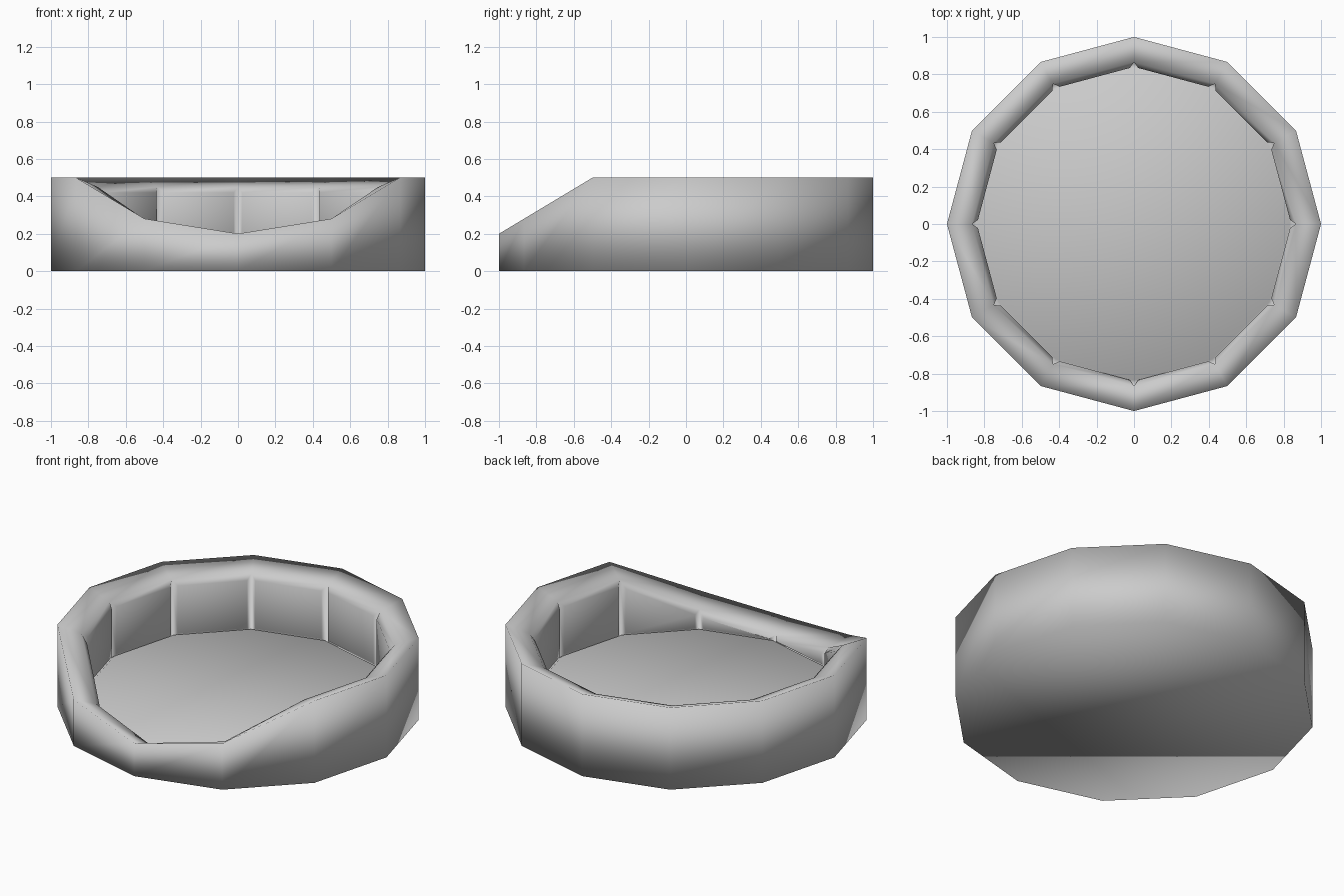
import bpy, bmesh, math

if "Cube" in bpy.data.objects:
    bpy.data.objects.remove(bpy.data.objects["Cube"])

SIDES = 12
bm = bmesh.new()


def ring(radius, height):
    """Twelve-sided loop; height is a function of the unit-circle y."""
    verts = []
    for i in range(SIDES):
        a = 2 * math.pi * i / SIDES
        verts.append(bm.verts.new((radius * math.cos(a), radius * math.sin(a), height(math.sin(a)))))
    return verts


def bridge(a, b):
    return [bm.faces.new((a[i], a[(i + 1) % SIDES], b[(i + 1) % SIDES], b[i])) for i in range(SIDES)]


def rim(y):
    # level rim that dips toward the front entrance
    return min(0.5, 0.5 + 0.6 * (y + 0.5))


# Outer wall, rim sloping inward, inner wall and floor
base = ring(1.0, lambda y: 0.0)
top = ring(1.0, rim)
inner = ring(0.866, lambda y: rim(y) - 0.05)
floor = ring(0.866, lambda y: 0.1)
bm.faces.new(base[::-1])
bridge(base, top)
bridge(top, inner)
padded = bridge(inner, floor)
padded.append(bm.faces.new(floor))
bm.normal_update()

# Padded panels raised from each inner wall face and from the floor
bmesh.ops.inset_individual(bm, faces=padded, thickness=0.03, depth=0.025, use_even_offset=True)

for f in bm.faces:
    f.smooth = True
mesh = bpy.data.meshes.new("pet_bed")
bm.to_mesh(mesh)
bm.free()
bed = bpy.data.objects.new("pet_bed", mesh)
bpy.context.collection.objects.link(bed)
